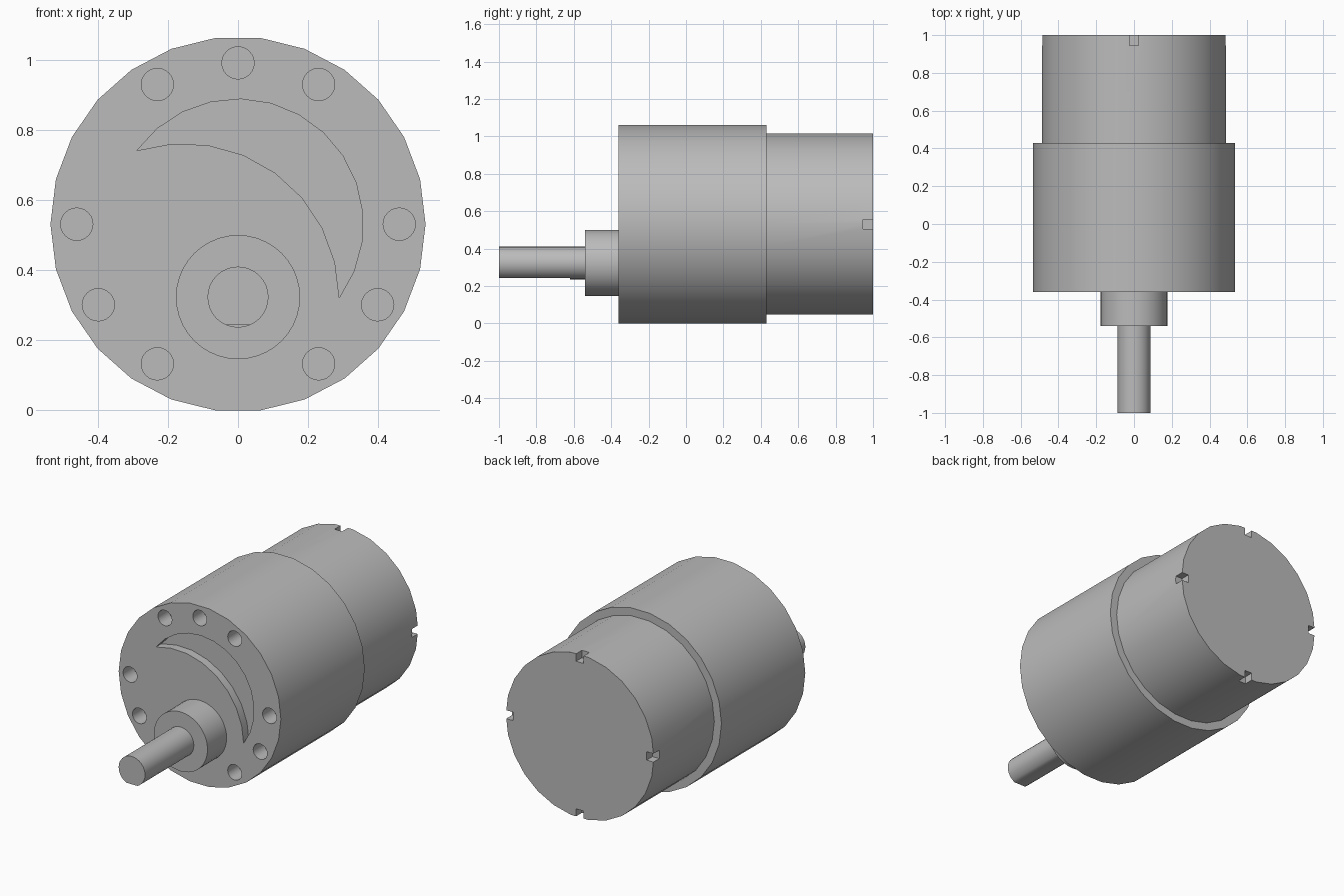
import bpy, bmesh
from math import radians, cos, sin

if "Cube" in bpy.data.objects:
    bpy.data.objects.remove(bpy.data.objects["Cube"])

grey = bpy.data.materials.new("metal_grey")
grey.use_nodes = True
colour = (0.5, 0.5, 0.5, 1)
grey.diffuse_color = colour
grey.node_tree.nodes["Principled BSDF"].inputs["Base Color"].default_value = colour

AXIS_Z = 0.531    # height of the body axis
SHAFT_Z = 0.323   # height of the offset output shaft


def arc(cx, cz, r, start, end, steps):
    """Points along an arc in the XZ plane, both ends included."""
    angles = [radians(start + (end - start) * i / steps) for i in range(steps + 1)]
    return [(cx + r * cos(a), cz + r * sin(a)) for a in angles]


def circle(cx, cz, r, sides):
    return arc(cx, cz, r, 0, 360, sides)[:-1]


def box(cx, cz, w, h):
    return [(cx + sx * w / 2, cz + sz * h / 2)
            for sx, sz in ((-1, -1), (1, -1), (1, 1), (-1, 1))]


def prisms(name, profiles, y0, y1):
    """Extrude closed XZ profiles from y0 to y1 into one object."""
    bm = bmesh.new()
    for profile in profiles:
        front = [bm.verts.new((x, y0, z)) for x, z in profile]
        back = [bm.verts.new((x, y1, z)) for x, z in profile]
        bm.faces.new(front)
        bm.faces.new(back[::-1])
        for i in range(len(profile)):
            j = (i + 1) % len(profile)
            bm.faces.new((front[j], front[i], back[i], back[j]))
    bmesh.ops.recalc_face_normals(bm, faces=bm.faces)
    mesh = bpy.data.meshes.new(name)
    bm.to_mesh(mesh)
    bm.free()
    mesh.materials.append(grey)
    obj = bpy.data.objects.new(name, mesh)
    bpy.context.collection.objects.link(obj)
    return obj


def activate(obj):
    bpy.ops.object.select_all(action="DESELECT")
    obj.select_set(True)
    bpy.context.view_layer.objects.active = obj


def cut(obj, cutter):
    mod = obj.modifiers.new("cut", "BOOLEAN")
    mod.operation, mod.solver, mod.object = "DIFFERENCE", "EXACT", cutter
    activate(obj)
    bpy.ops.object.modifier_apply(modifier=mod.name)
    bpy.data.objects.remove(cutter)


# Gearbox housing with screw holes and a crescent recess in its front
gearbox = prisms("gearbox_housing", [circle(0, AXIS_Z, 0.535, 26)], -0.36, 0.43)
holes = []
for angle in (0, 60, 90, 120, 180, 210, 240, 300, 330):
    a = radians(angle)
    holes.append(circle(0.46 * cos(a), AXIS_Z + 0.46 * sin(a), 0.046, 24))
cut(gearbox, prisms("hole_cutter", holes, -0.4, -0.26))

outer = arc(0, AXIS_Z, 0.357, -36, 144, 13)
inner = arc(-0.154, 0.319, 0.4426, 108, 0, 8)
cut(gearbox, prisms("crescent_cutter", [outer + inner[1:-1]], -0.4, -0.31))

# Motor can with four notches around the rear rim
motor = prisms("motor_can", [circle(0, AXIS_Z, 0.488, 26)], 0.43, 1.0)
notches = [box(0.49 * x, AXIS_Z + 0.49 * z, 0.1 if x else 0.05, 0.1 if z else 0.05)
           for x, z in ((1, 0), (-1, 0), (0, 1), (0, -1))]
cut(motor, prisms("notch_cutter", notches, 0.945, 1.05))

# Shaft collar
collar = prisms("shaft_collar", [circle(0, SHAFT_Z, 0.177, 40)], -0.54, -0.36)

# Output shaft with a small flat along its underside
shaft = prisms("output_shaft", [circle(0, SHAFT_Z, 0.087, 32)], -1.0, -0.54)
cut(shaft, prisms("flat_cutter", [box(0, 0.194, 0.3, 0.1)], -1.05, -0.62))

for part in (gearbox, motor, collar, shaft):
    activate(part)
    bpy.ops.object.shade_smooth_by_angle(angle=radians(30))
